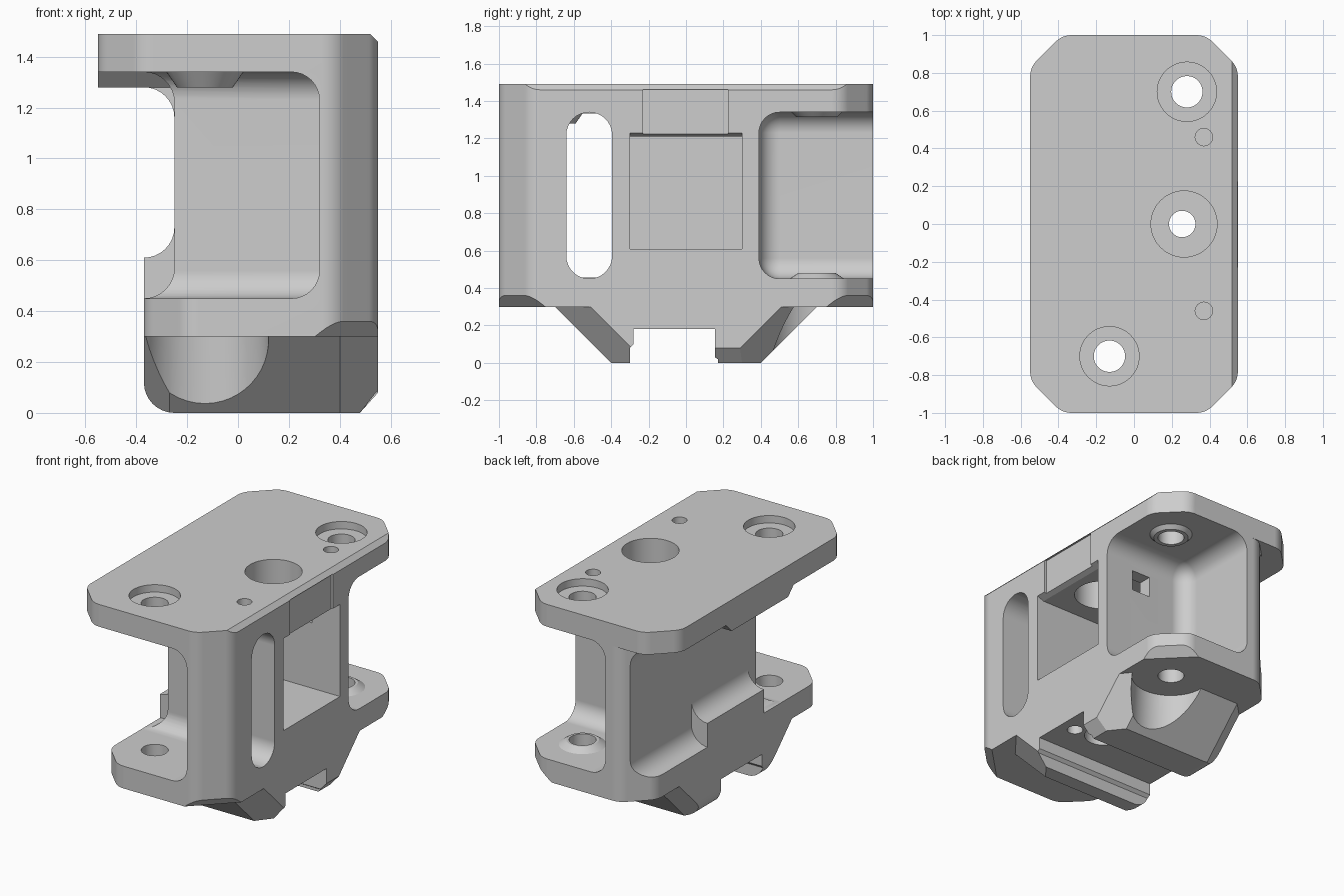
import bpy, bmesh
from math import sin, cos, tan, radians
from mathutils import Vector, Matrix

old = bpy.data.objects.get("Cube")
if old:
    bpy.data.objects.remove(old)

grey = bpy.data.materials.new("machined grey")
grey.use_nodes = True
colour = (0.61, 0.61, 0.61, 1)
grey.diffuse_color = colour
grey.node_tree.nodes["Principled BSDF"].inputs["Base Color"].default_value = colour


def finish(name, bm):
    bmesh.ops.recalc_face_normals(bm, faces=bm.faces)
    mesh = bpy.data.meshes.new(name)
    bm.to_mesh(mesh)
    bm.free()
    mesh.materials.append(grey)
    ob = bpy.data.objects.new(name, mesh)
    bpy.context.collection.objects.link(ob)
    return ob


def rounded(pts, r, n=8):
    """Replace every corner of a polygon by an arc of radius r."""
    pts = [Vector(p) for p in pts]
    out = []
    for i, p in enumerate(pts):
        a = (pts[i - 1] - p).normalized()
        b = (pts[(i + 1) % len(pts)] - p).normalized()
        half = a.angle(b) / 2
        centre = p + (a + b).normalized() * (r / sin(half))
        s = p + a * (r / tan(half)) - centre
        e = p + b * (r / tan(half)) - centre
        total = s.angle(e)
        for k in range(n + 1):
            t = k / n * total
            out.append(centre + (s * sin(total - t) + e * sin(t)) / sin(total))
    return out


def arc(u, v, r, start, end, n=8):
    angles = [radians(start + (end - start) * k / n) for k in range(n + 1)]
    return [(u + r * cos(t), v + r * sin(t)) for t in angles]


def loft(name, ring_a, ring_b):
    bm = bmesh.new()
    va = [bm.verts.new(p) for p in ring_a]
    vb = [bm.verts.new(p) for p in ring_b]
    bm.faces.new(va)
    bm.faces.new(vb)
    for i in range(len(va)):
        bm.faces.new((va[i - 1], va[i], vb[i], vb[i - 1]))
    return finish(name, bm)


def prism(name, pts, axis, lo, hi):
    """Extrude a 2D outline: axis x takes (y,z), y takes (x,z), z takes (x,y)."""
    def place(p, d):
        return {"x": (d, p[0], p[1]), "y": (p[0], d, p[1]), "z": (p[0], p[1], d)}[axis]
    return loft(name, [place(p, lo) for p in pts], [place(p, hi) for p in pts])


def rect(u0, u1, v0, v1):
    return [(u0, v0), (u1, v0), (u1, v1), (u0, v1)]


def rounded_box(name, x, y, z, bevel, round_upright):
    ob = prism(name, rect(*x, *y), "z", *z)
    bm = bmesh.new()
    bm.from_mesh(ob.data)
    edges = [e for e in bm.edges if round_upright or
             abs(e.verts[0].co.z - e.verts[1].co.z) < 0.01]
    bmesh.ops.bevel(bm, geom=edges, offset=bevel, segments=8, profile=0.5, affect="EDGES")
    bm.to_mesh(ob.data)
    bm.free()
    return ob


def cone(name, x, y, r0, r1, z0, z1):
    bm = bmesh.new()
    bmesh.ops.create_cone(bm, cap_ends=True, segments=48, radius1=r0, radius2=r1, depth=z1 - z0,
                          matrix=Matrix.Translation((x, y, (z0 + z1) / 2)))
    return finish(name, bm)


def volume(mesh):
    bm = bmesh.new()
    bm.from_mesh(mesh)
    v = bm.calc_volume(signed=True)
    bm.free()
    return v


def combine(target, tool, op="DIFFERENCE"):
    """Apply a boolean, moving to the next solver if the volume is not plausible."""
    before = volume(target.data)
    low, high = (0.4, 1.001) if op == "DIFFERENCE" else (0.999, 2)
    for solver in ("EXACT", "MANIFOLD", "FLOAT"):
        mod = target.modifiers.new("bool", "BOOLEAN")
        mod.operation, mod.solver, mod.object = op, solver, tool
        deps = bpy.context.evaluated_depsgraph_get()
        mesh = bpy.data.meshes.new_from_object(target.evaluated_get(deps))
        target.modifiers.clear()
        if low < volume(mesh) / before < high:
            target.data = mesh
            break
    bpy.data.objects.remove(tool)


def plan(left, right=0.55, c=0.17):
    return rounded([(left + c, -1), (right - c, -1), (right, c - 1), (right, 1 - c),
                    (right - c, 1), (left + c, 1), (left, 1 - c), (left, c - 1)], 0.12, 6)


# Main block, hollowed by the side channel and both end pockets
body = prism("mount_body", plan(-0.37), "z", 0.3, 1.40)
combine(body, prism("channel", rounded(rect(-1, -0.25, 0.45, 1.34), 0.12), "y", -2, 2))
combine(body, rounded_box("front_pocket", (-1, 0.32), (-2, -0.39), (0.45, 1.34), 0.11, False))
combine(body, rounded_box("back_pocket", (-0.1, 2), (0.39, 2), (0.45, 1.34), 0.11, True))

# Top plate
combine(body, prism("top_plate", plan(-0.55), "z", 1.34, 1.49), "UNION")

# Central bracket on the side wall, filleted into the wall above and below
profile = [(-0.2, 0.4), (-0.37, 0.4)] + arc(-0.37, 0.73, 0.12, -90, 0) + \
          arc(-0.37, 1.16, 0.12, 0, 90) + [(-0.37, 1.36), (-0.2, 1.36)]
combine(body, prism("bracket", profile, "y", -0.3, 0.3), "UNION")
combine(body, prism("plate_rib", [(-0.3, 1.28), (0.3, 1.28), (0.42, 1.4), (-0.42, 1.4)],
                    "x", -0.55, -0.22), "UNION")


# Dovetail foot: tapered block, rounded end, clamp notch
def foot_ring(h, z):
    side = [(-0.37, h - 0.1), (-0.27, h), (0.40, h), (0.55, h - 0.19)]
    return [(x, y, z) for x, y in side] + [(x, -y, z) for x, y in reversed(side)]


foot = loft("foot", foot_ring(0.4, 0), foot_ring(0.72, 0.32))
combine(foot, prism("notch", [(-0.3, -0.1), (-0.3, 0.08), (-0.28, 0.1), (-0.28, 0.18), (0.155, 0.18),
                              (0.155, 0.03), (0.17, 0.02), (0.17, -0.1)], "x", -2, 2))
combine(foot, prism("end_round", arc(-0.25, 0.12, 0.12, 180, 270) +
                    [(-0.25, -0.05), (-0.45, -0.05), (-0.45, 0.12)], "y", -2, 2))
combine(foot, prism("end_chamfer", [(0.47, -0.01), (0.56, -0.01), (0.56, 0.09)], "y", -2, 2))

bolts = [(0.28, 0.7), (-0.13, -0.7)]
for x, y in bolts:
    combine(foot, cone("scoop", x, y, 0.27, 0.25, -0.1, 0.3))
combine(body, foot, "UNION")

# Raised bosses around the bolt holes
combine(body, cone("floor_boss", 0.28, 0.7, 0.16, 0.1, 0.44, 0.48), "UNION")
combine(body, cone("ceiling_boss_back", 0.28, 0.7, 0.11, 0.14, 1.315, 1.345), "UNION")
combine(body, cone("ceiling_boss_front", -0.13, -0.7, 0.11, 0.155, 1.28, 1.345), "UNION")

# Bolt holes with counterbores
for x, y in bolts:
    combine(body, cone("bolt_hole", x, y, 0.083, 0.083, -0.2, 2))
    combine(body, cone("counterbore", x, y, 0.157, 0.157, 1.44, 2))

# Dowel holes
for y in (-0.46, 0.46):
    combine(body, cone("dowel_hole", 0.37, y, 0.046, 0.046, 1.41, 2))
combine(body, cone("foot_dowel", 0.44, -0.06, 0.05, 0.05, 0.1, 0.3))

# Wall slot, middle chamber with its shallow panel, and port into the back pocket
combine(body, prism("side_slot", rounded(rect(-0.64, -0.395, 0.45, 1.34), 0.122), "x", 0.25, 1))
combine(body, prism("chamber", [(0.02, 0.61), (0.6, 0.61), (0.6, 1.25), (0.5, 1.21), (0.02, 1.21)],
                    "y", -0.3, 0.3))
combine(body, prism("shallow_panel", rect(-0.23, 0.225, 1.2, 1.462), "x", 0.535, 0.6))
combine(body, prism("wall_port", rect(0.2, 0.34, 1.05, 1.19), "y", 0.25, 0.45))

# Centre bore and the screw hole below it
combine(body, cone("centre_bore", 0.265, 0, 0.175, 0.175, 1.1, 2))
combine(body, cone("screw_hole", 0.255, 0, 0.07, 0.07, -0.2, 1))
combine(body, cone("screw_seat", 0.255, 0, 0.12, 0.12, 0.1, 0.28))

# Bevel along the top edge and clipped lower corners
combine(body, prism("top_bevel", [(0.515, 1.495), (0.555, 1.455), (0.6, 1.6)], "y", -2, 2))
for s in (-1, 1):
    clip = prism("corner_clip", [(-0.06, 0.295), (0.3, 0.295), (0.3, 0.36), (0, 0.36)], "y", -0.3, 0.3)
    clip.data.transform(Matrix.Translation((0.465, s * 0.915, 0)) @ Matrix.Rotation(radians(45 * s), 4, "Z"))
    combine(body, clip)

# Smooth the rounded surfaces and keep the machined edges crisp
bpy.ops.object.select_all(action="DESELECT")
body.select_set(True)
bpy.context.view_layer.objects.active = body
bpy.ops.object.shade_smooth_by_angle(angle=radians(20))
normals = body.modifiers.new("weighted_normals", "WEIGHTED_NORMAL")
normals.keep_sharp = True
